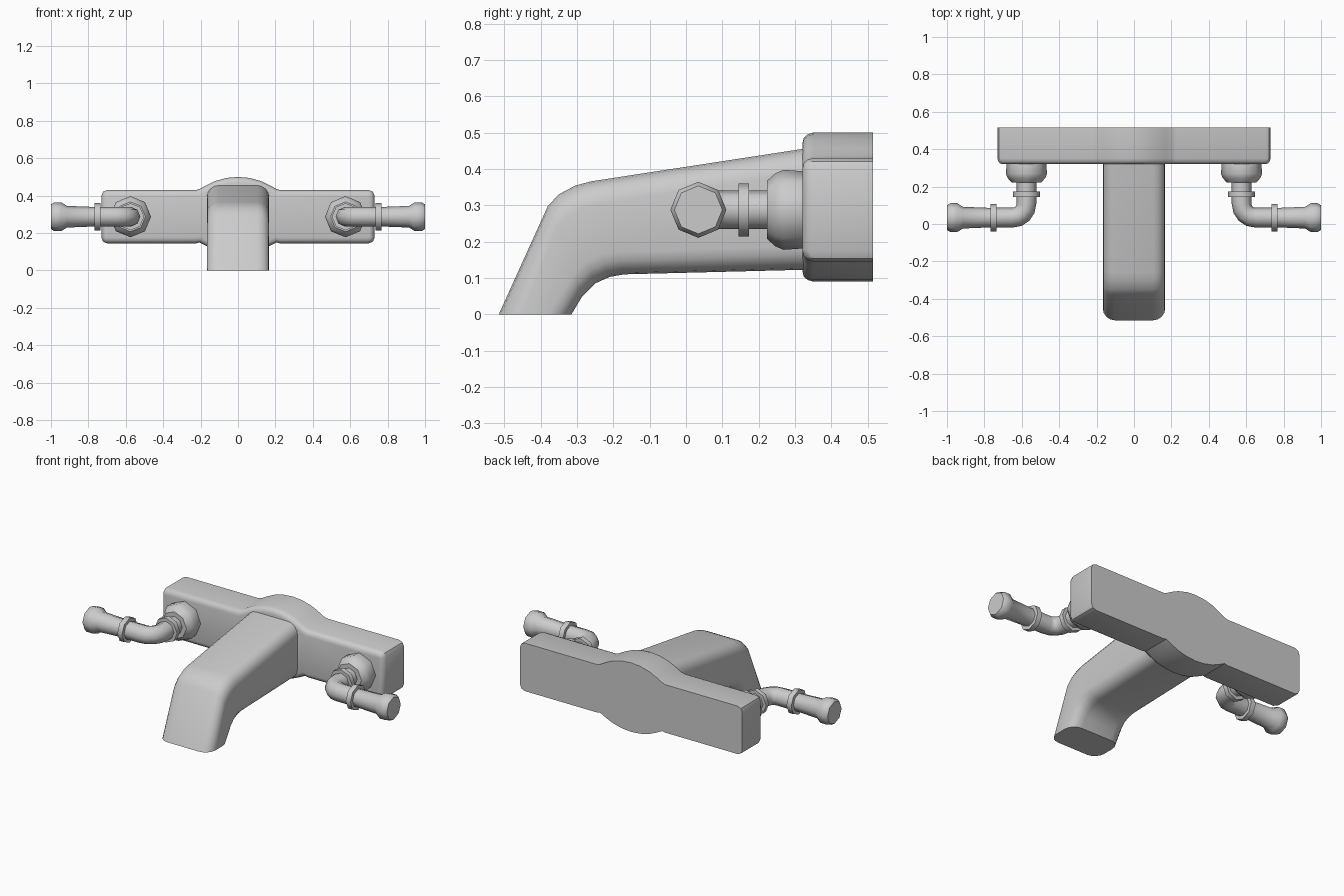
import bpy, bmesh, math
from mathutils import Vector

if "Cube" in bpy.data.objects:
    bpy.data.objects.remove(bpy.data.objects["Cube"])

metal = bpy.data.materials.new("grey metal")
metal.diffuse_color = (0.6, 0.6, 0.6, 1)
metal.use_nodes = True
metal.node_tree.nodes["Principled BSDF"].inputs["Base Color"].default_value = metal.diffuse_color


def loft(name, rings, angle):
    """Skin a list of equal-length point rings and cap both ends."""
    bm = bmesh.new()
    rows = [[bm.verts.new(p) for p in ring] for ring in rings]
    n = len(rows[0])
    for a, b in zip(rows, rows[1:]):
        for i in range(n):
            j = (i + 1) % n
            bm.faces.new((a[i], a[j], b[j], b[i]))
    bm.faces.new(rows[0])
    bm.faces.new(rows[-1])
    bmesh.ops.recalc_face_normals(bm, faces=bm.faces)
    mesh = bpy.data.meshes.new(name)
    bm.to_mesh(mesh)
    bm.free()
    mesh.materials.append(metal)
    ob = bpy.data.objects.new(name, mesh)
    bpy.context.collection.objects.link(ob)
    bpy.ops.object.select_all(action='DESELECT')
    ob.select_set(True)
    bpy.context.view_layer.objects.active = ob
    bpy.ops.object.shade_smooth_by_angle(angle=math.radians(angle))
    return ob


def inset(points, d):
    """Offset a counter-clockwise outline inwards by d."""
    out = []
    for i, p in enumerate(points):
        e1 = (p - points[i - 1]).normalized()
        e2 = (points[(i + 1) % len(points)] - p).normalized()
        n1, n2 = Vector((-e1.y, e1.x)), Vector((-e2.y, e2.x))
        m = (n1 + n2).normalized()
        out.append(p + m * d / max(0.5, m.dot(n1)))
    return out


# Back plate: long bar with a curved bulge in the middle, soft front edge
half_top = [(0.73, 0.2875), (0.73, 0.40), (0.721, 0.421), (0.70, 0.43), (0.225, 0.43),
            (0.205, 0.436), (0.165, 0.458), (0.12, 0.479), (0.06, 0.495)]
upper = half_top + [(0, 0.50)] + [(-x, z) for x, z in reversed(half_top)]
lower = [(-x, 0.2875 - (z - 0.2875) * (1 if z <= 0.43 else 0.93)) for x, z in upper[1:-1]]
outline = [Vector(p) for p in upper + lower]
plate = []
for y, d in ((0.515, 0), (0.35, 0), (0.334, 0.005), (0.324, 0.014), (0.32, 0.03)):
    plate.append([(p.x, y, p.y) for p in inset(outline, d)])
loft("back_plate", plate, 35)

# Spout: rounded rectangle lofted between an upper and a lower side profile
top_line = [(-0.515, 0), (-0.38, 0.298), (-0.35, 0.33), (-0.305, 0.354), (-0.26, 0.366), (0.34, 0.458)]
low_line = [(-0.315, 0), (-0.285, 0.05), (-0.25, 0.085), (-0.21, 0.103), (-0.17, 0.11), (0.34, 0.123)]
W, R = 0.167, 0.065
spout = []
for t, l in zip(top_line, low_line):
    t, l = Vector((0, *t)), Vector((0, *l))
    half, mid, up = (t - l).length / 2, (t + l) / 2, (t - l).normalized()
    ring = []
    for k, (sx, sv) in enumerate(((1, 1), (-1, 1), (-1, -1), (1, -1))):
        for s in range(5):
            a = math.radians(90 * k + 22.5 * s)
            x = sx * (W - R) + R * math.cos(a)
            v = sv * (half - R) + R * math.sin(a)
            ring.append(mid + up * v + Vector((x, 0, 0)))
    spout.append(ring)
loft("spout", spout, 45)

# Eight-sided taps: (x, y, heading from forwards to outwards, radius)
flange = [(0.575, 0.33, 0, 0.105), (0.575, 0.31, 0, 0.107), (0.575, 0.268, 0, 0.11),
          (0.575, 0.245, 0, 0.10), (0.575, 0.223, 0, 0.08)]
lever = [(0.575, 0.24, 0, 0.053), (0.575, 0.173, 0, 0.053), (0.575, 0.173, 0, 0.073),
         (0.575, 0.145, 0, 0.073), (0.575, 0.145, 0, 0.053), (0.575, 0.11, 0, 0.053),
         (0.581, 0.079, 22.5, 0.053), (0.597, 0.055, 45, 0.053), (0.621, 0.039, 67.5, 0.053),
         (0.65, 0.034, 90, 0.053), (0.735, 0.034, 90, 0.053), (0.735, 0.034, 90, 0.073),
         (0.766, 0.034, 90, 0.073), (0.766, 0.034, 90, 0.052), (0.915, 0.034, 90, 0.058),
         (0.945, 0.034, 90, 0.077), (0.982, 0.034, 90, 0.077), (1.0, 0.034, 90, 0.066)]
for side, s in (("left", -1), ("right", 1)):
    for part, path in (("flange", flange), ("lever", lever)):
        rings = []
        for x, y, heading, r in path:
            h = math.radians(heading)
            ring = []
            for i in range(8):
                a = i * math.pi / 4
                u = r * math.cos(a)
                ring.append((s * (x + u * math.cos(h)), y + u * math.sin(h),
                             0.2875 + r * math.sin(a)))
            rings.append(ring)
        loft(f"{side}_{part}", rings, 48)
